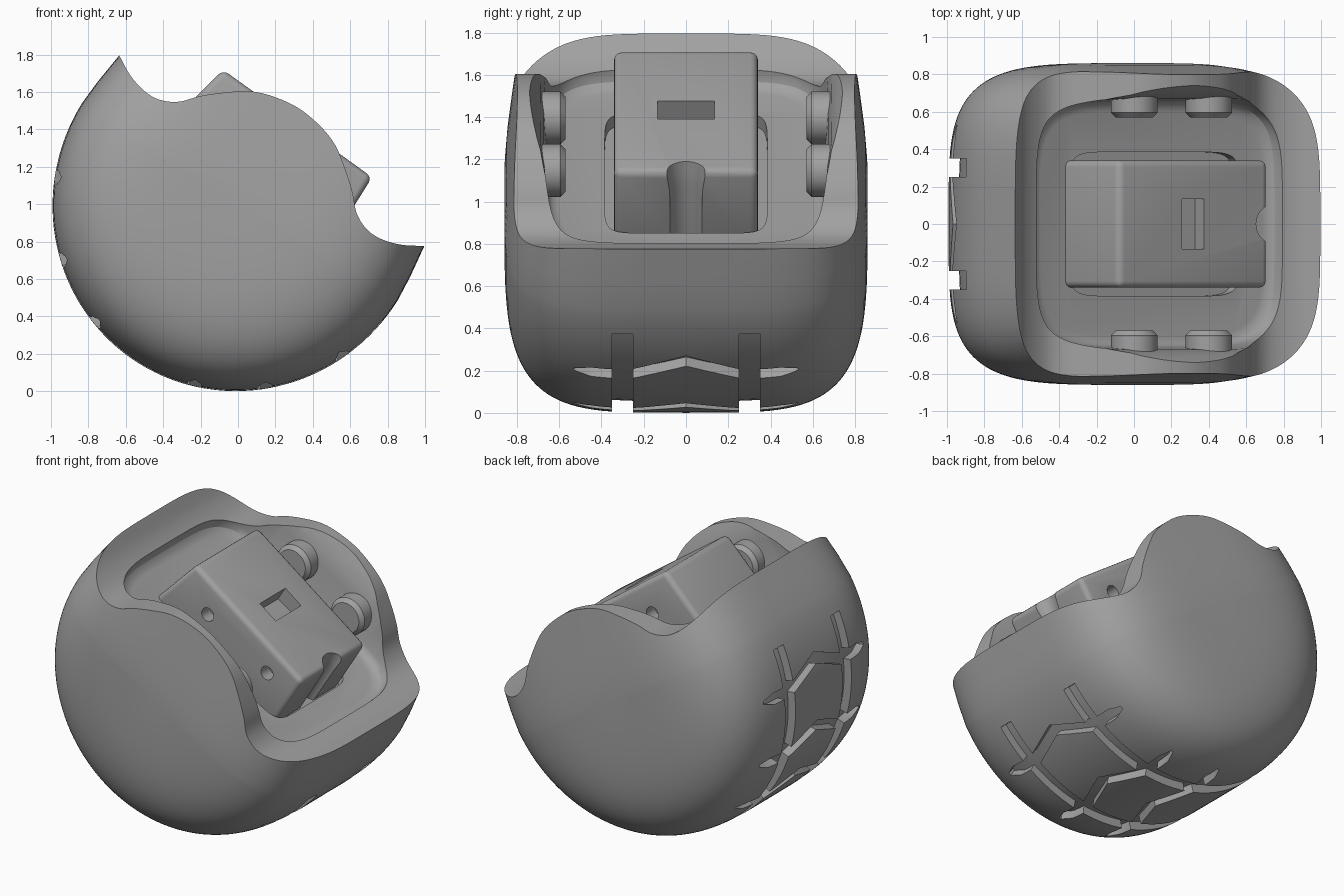
import bpy, bmesh, math
from mathutils import Matrix, Vector

if "Cube" in bpy.data.objects:
    bpy.data.objects.remove(bpy.data.objects["Cube"])

grey = bpy.data.materials.new("mid grey")
grey.use_nodes = True
grey.diffuse_color = (0.36, 0.36, 0.36, 1)
grey.node_tree.nodes["Principled BSDF"].inputs["Base Color"].default_value = (0.36, 0.36, 0.36, 1)

# Everything is built upright, then tipped over about the y axis
TILT = Matrix.Translation((0.18, 0, 1.285)) @ Matrix.Rotation(math.radians(32), 4, 'Y')
A, B, D, MID, POWER = 0.995, 0.86, 1.02, -0.32, 4.2


def finish(name, bm):
    bmesh.ops.remove_doubles(bm, verts=bm.verts, dist=1e-5)
    bmesh.ops.recalc_face_normals(bm, faces=bm.faces)
    me = bpy.data.meshes.new(name)
    bm.to_mesh(me)
    bm.free()
    me.materials.append(grey)
    ob = bpy.data.objects.new(name, me)
    bpy.context.collection.objects.link(ob)
    ob.matrix_world = TILT
    return ob


def loft(name, rings, cap=True):
    """Skin closed rings of equal length."""
    bm = bmesh.new()
    rows = [[bm.verts.new(p) for p in r] for r in rings]
    k = len(rows[0])
    for lo, hi in zip(rows, rows[1:]):
        for i in range(k):
            bm.faces.new((lo[i], lo[(i + 1) % k], hi[(i + 1) % k], hi[i]))
    if cap:
        bm.faces.new(rows[0])
        bm.faces.new(rows[-1])
    return finish(name, bm)


def prism(name, profile, half):
    """Extrude an x-z profile along y."""
    return loft(name, [[(x, y, z) for x, z in profile] for y in (-half, half)])


def signed_pow(v, e):
    return math.copysign(abs(v) ** e, v)


def oval(a, b, z, power, count=96):
    ts = [2 * math.pi * i / count for i in range(count)]
    return [(a * signed_pow(math.cos(t), 2 / power), b * signed_pow(math.sin(t), 2 / power), z) for t in ts]


def rod(name, x, z, y0, y1, r, chamfer=0.0):
    side = 1 if y1 > y0 else -1
    steps = [(y0, r - chamfer), (y0 + side * chamfer, r), (y1, r)] if chamfer else [(y0, r), (y1, r)]
    ts = [2 * math.pi * i / 40 for i in range(40)]
    return loft(name, [[(x + q * math.cos(t), y, z + q * math.sin(t)) for t in ts] for y, q in steps])


def apply(ob, mod):
    bpy.context.view_layer.objects.active = ob
    bpy.ops.object.modifier_apply(modifier=mod.name)


def cut(ob, *cutters):
    for c in cutters:
        mod = ob.modifiers.new("cut", 'BOOLEAN')
        mod.operation, mod.solver, mod.object = 'DIFFERENCE', 'EXACT', c
        bpy.context.view_layer.update()
        apply(ob, mod)
        bpy.data.objects.remove(c)


def smooth(ob):
    bpy.ops.object.select_all(action='DESELECT')
    ob.select_set(True)
    bpy.context.view_layer.objects.active = ob
    bpy.ops.object.shade_smooth_by_angle(angle=math.radians(32))


# Shell: rounded drum below, tapered walls above
def shell_section(t):
    r = max(math.cos(t), 0) ** (2 / POWER) if abs(t) < 1.57 else 0
    s = signed_pow(math.sin(t), 2 / POWER)
    wall = [(0.40, 0.925, 0.785), (0.25, 0.94, 0.80), (0.0, 0.962, 0.83), (-0.18, 0.985, 0.85)]
    pts = [(-a * r, b * s, z) for z, a, b in wall]
    for i in range(65):
        f = math.pi * (i / 64 - 0.5)
        pts.append((A * r * math.sin(f), B * s, MID - D * r * math.cos(f)))
    return pts + [(a * r, b * s, z) for z, a, b in reversed(wall)]


shell = loft("shell", [shell_section(math.pi * (j / 64 - 0.5)) for j in range(65)], cap=False)

# Wavy rim: side lobes with a dip at each end
half = [(0, .27), (.15, .25), (.27, .207), (.38, .13), (.48, .045), (.56, -.04),
        (.65, -.085), (.74, -.09), (.85, -.06), (.96, 0), (1.1, .08), (1.2, .14)]
knots = [Vector((-x, z)) for x, z in reversed(half[1:])] + [Vector(p) for p in half]
wave = []
for a, b, c, d in zip(knots, knots[1:], knots[2:], knots[3:]):
    for k in range(6):
        s = k / 6
        wave.append(tuple(0.5 * (2 * b + (c - a) * s + (2 * a - 5 * b + 4 * c - d) * s * s
                                 + (3 * b - a - 3 * c + d) * s ** 3)))
cut(shell, prism("rim_cutter", wave + [(1.1, 0.8), (-1.1, 0.8)], 1.2))

# Hollow with a rounded floor edge and flared wall
levels = [(-.165, .70, .60), (-.158, .735, .63), (-.14, .76, .65), (-.11, .772, .66),
          (.08, .80, .672), (.16, .815, .69), (.22, .83, .715), (.29, .85, .75), (.6, .9, .80)]
cut(shell, loft("hollow_cutter", [oval(a, b, z, 5) for z, a, b in levels]))

# Shallow recess around the block
recess = [[(x + 0.02, y, z) for x, y, z in oval(0.535, 0.385, z, 9)] for z in (-0.23, 0)]
cut(shell, loft("recess_cutter", recess))


# Tread grooves that follow the drum surface
def surface(deg, y, inset):
    r = (1 - abs(y / B) ** POWER) ** (1 / POWER)
    f = math.radians(deg)
    return ((A * r - inset) * math.sin(f), y, MID - (D * r - inset) * math.cos(f))


def groove(path):
    """Path of (degrees, y, half width in degrees, half width in y)."""
    return loft("groove_cutter", [
        [surface(d - wd, y - wy, 0.055), surface(d + wd, y + wy, 0.055),
         surface(d + wd, y + wy, -0.06), surface(d - wd, y - wy, -0.06)] for d, y, wd, wy in path])


for side in (-1, 1):
    cut(shell, groove([(d, side * 0.3, 0, 0.05) for d in range(-82, 83, 4)]))
    for row in (18.5, 40.5, 66):
        ys = [-.53, -.45, -.36, -.27, -.18, -.09, 0, .09, .18, .27, .36, .45, .53]
        cut(shell, groove([(side * (row + 6 * max(0, 1 - abs(y) / 0.27)), y,
                            0.5 if abs(y) > 0.5 else 2.1, 0) for y in ys]))
smooth(shell)

# Central block with softened edges
block = prism("block", [(-.56, -.25), (-.45, .23), (.53, .165), (.53, -.25)], 0.34)
bevel = block.modifiers.new("bevel", 'BEVEL')
bevel.width, bevel.segments = 0.035, 4
apply(block, bevel)
window = prism("window_cutter", [(-.035, .1), (-.035, .4), (.11, .4), (.11, .1)], 0.135)
notch = loft("notch_cutter", [[(x + 0.55, y, z) for x, y, z in oval(r, r, z, 2, 40)]
                              for z, r in ((-.4, .075), (.05, .08), (.12, .09), (.3, .12))])
holes = [rod("hole_cutter", x, 0.02, s * 0.25, s * 0.5, 0.045) for x in (-.21, .31) for s in (-1, 1)]
cut(block, window, notch, *holes)
smooth(block)

# Round studs on the inner walls
for s, label in ((-1, "front"), (1, "back")):
    for x, place in ((-.21, "upper"), (.26, "lower")):
        smooth(rod(f"{label}_{place}_stud", x, 0.0, s * 0.57, s * 0.72, 0.125, 0.025))
